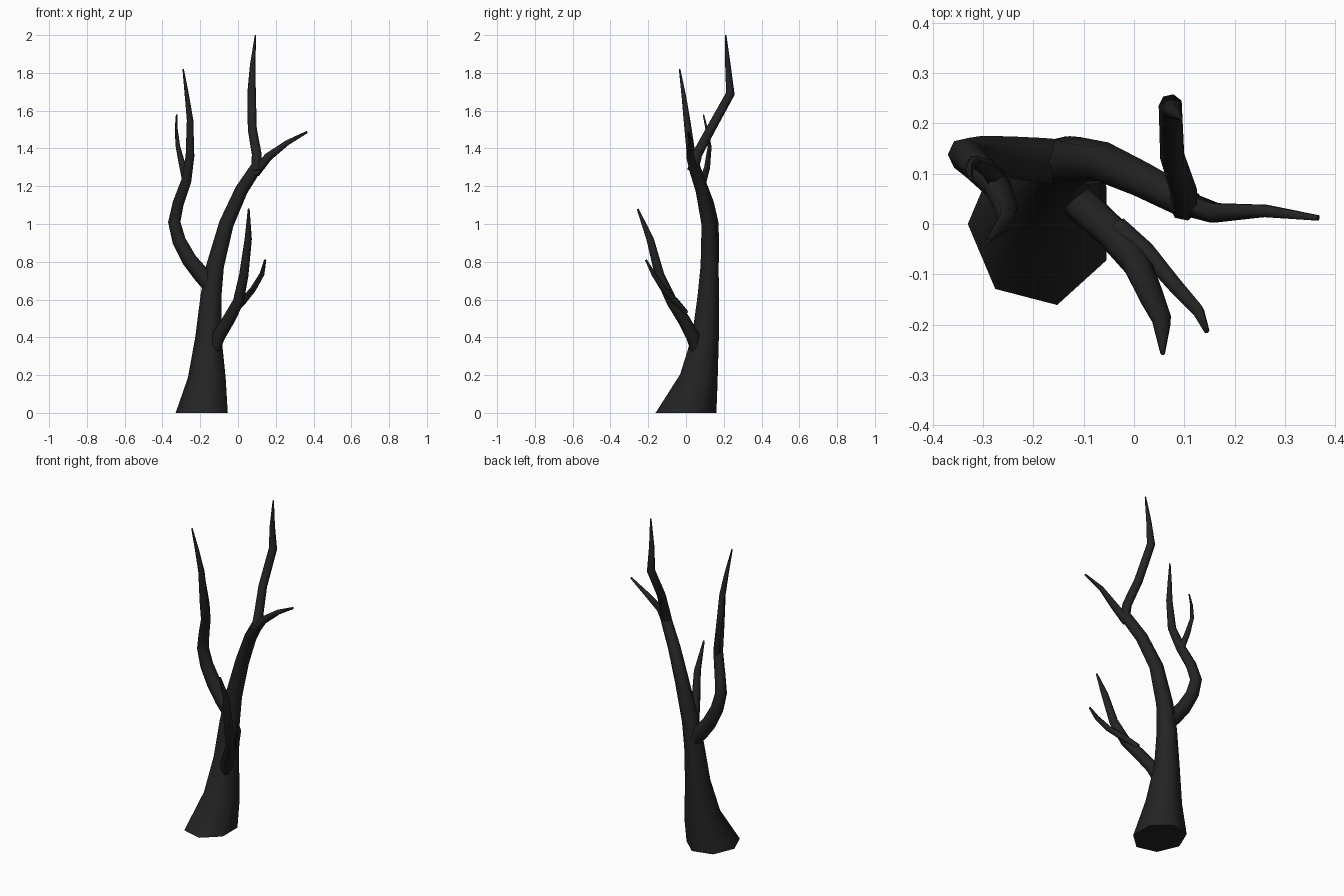
import bpy, bmesh, math
from mathutils import Vector

cube = bpy.data.objects.get("Cube")
if cube:
    bpy.data.objects.remove(cube)

bark = bpy.data.materials.new("dark_bark")
bark.use_nodes = True
BARK = (0.017, 0.017, 0.017, 1)
bark.diffuse_color = BARK
bsdf = next(n for n in bark.node_tree.nodes if n.type == 'BSDF_PRINCIPLED')
bsdf.inputs["Base Color"].default_value = BARK
bsdf.inputs["Roughness"].default_value = 0.9


def limb(name, path, sides=7, flat_base=False):
    """Tapered tube through (x, y, z, radius) points, capped at both ends."""
    pts = [Vector(p[:3]) for p in path]
    up = Vector((0, 0, 1))
    bm = bmesh.new()
    rings = []
    for i, p in enumerate(pts):
        before, after = pts[max(i - 1, 0)], pts[min(i + 1, len(pts) - 1)]
        tangent = (after - before).normalized()
        if flat_base and i == 0:
            tangent = up
        turn = up.rotation_difference(tangent)
        r = path[i][3]
        ring = []
        for k in range(sides):
            a = math.pi + math.tau * k / sides
            ring.append(bm.verts.new(p + turn @ Vector((r * math.cos(a), r * math.sin(a), 0))))
        rings.append(ring)
    for low, high in zip(rings, rings[1:]):
        for k in range(sides):
            n = (k + 1) % sides
            bm.faces.new((low[k], low[n], high[n], high[k]))
    bm.faces.new(rings[0][::-1])
    bm.faces.new(rings[-1])
    # The root flare is a little wider from front to back
    if flat_base:
        for v in rings[0]:
            v.co.x = pts[0].x + (v.co.x - pts[0].x) * 0.88
    mesh = bpy.data.meshes.new(name)
    bm.to_mesh(mesh)
    bm.free()
    mesh.materials.append(bark)
    obj = bpy.data.objects.new(name, mesh)
    bpy.context.collection.objects.link(obj)
    bpy.ops.object.select_all(action='DESELECT')
    obj.select_set(True)
    bpy.context.view_layer.objects.active = obj
    bpy.ops.object.shade_smooth_by_angle(angle=math.radians(60))
    return obj


# Trunk with flared root, leaning into the tallest branch
limb("trunk", [
    (-.185, 0, 0, .165), (-.16, .068, .18, .105), (-.153, .103, .4, .073),
    (-.14, .118, .62, .058), (-.118, .125, .78, .049), (-.06, .122, 1.0, .041),
    (.02, .086, 1.18, .036), (.105, .042, 1.31, .032)], flat_base=True)

limb("top_branch", [
    (.1, .035, 1.28, .03), (.1, .06, 1.37, .027), (.077, .13, 1.5, .025),
    (.073, .235, 1.69, .024), (.078, .222, 1.84, .015), (.093, .21, 2.0, .004)])

limb("outer_twig", [
    (.09, .045, 1.27, .026), (.16, .022, 1.355, .022),
    (.26, .026, 1.43, .014), (.366, .012, 1.487, .006)], sides=6)

# Curved branch on the right of the trunk
limb("side_branch", [
    (-.13, .122, .66, .045), (-.19, .126, .73, .046), (-.255, .133, .81, .042),
    (-.31, .138, .91, .038), (-.336, .138, 1.01, .034), (-.315, .118, 1.11, .031),
    (-.272, .075, 1.23, .028), (-.253, .028, 1.36, .024), (-.253, .005, 1.55, .018),
    (-.27, -.012, 1.68, .012), (-.29, -.034, 1.82, .004)])

limb("side_twig", [
    (-.27, .085, 1.21, .022), (-.292, .112, 1.3, .018),
    (-.318, .125, 1.41, .012), (-.327, .11, 1.5, .008),
    (-.325, .092, 1.58, .004)], sides=6)

# Low branch reaching forward
limb("front_branch", [
    (-.125, .055, .33, .03), (-.1, .035, .41, .037), (-.045, -.015, .5, .034),
    (.003, -.075, .59, .03), (.032, -.14, .73, .026),
    (.055, -.19, .92, .02), (.057, -.256, 1.08, .005)])

limb("front_twig", [
    (-.03, -.003, .53, .017), (.025, -.055, .59, .019), (.08, -.12, .655, .016),
    (.127, -.172, .735, .013), (.144, -.212, .81, .006)], sides=6)
